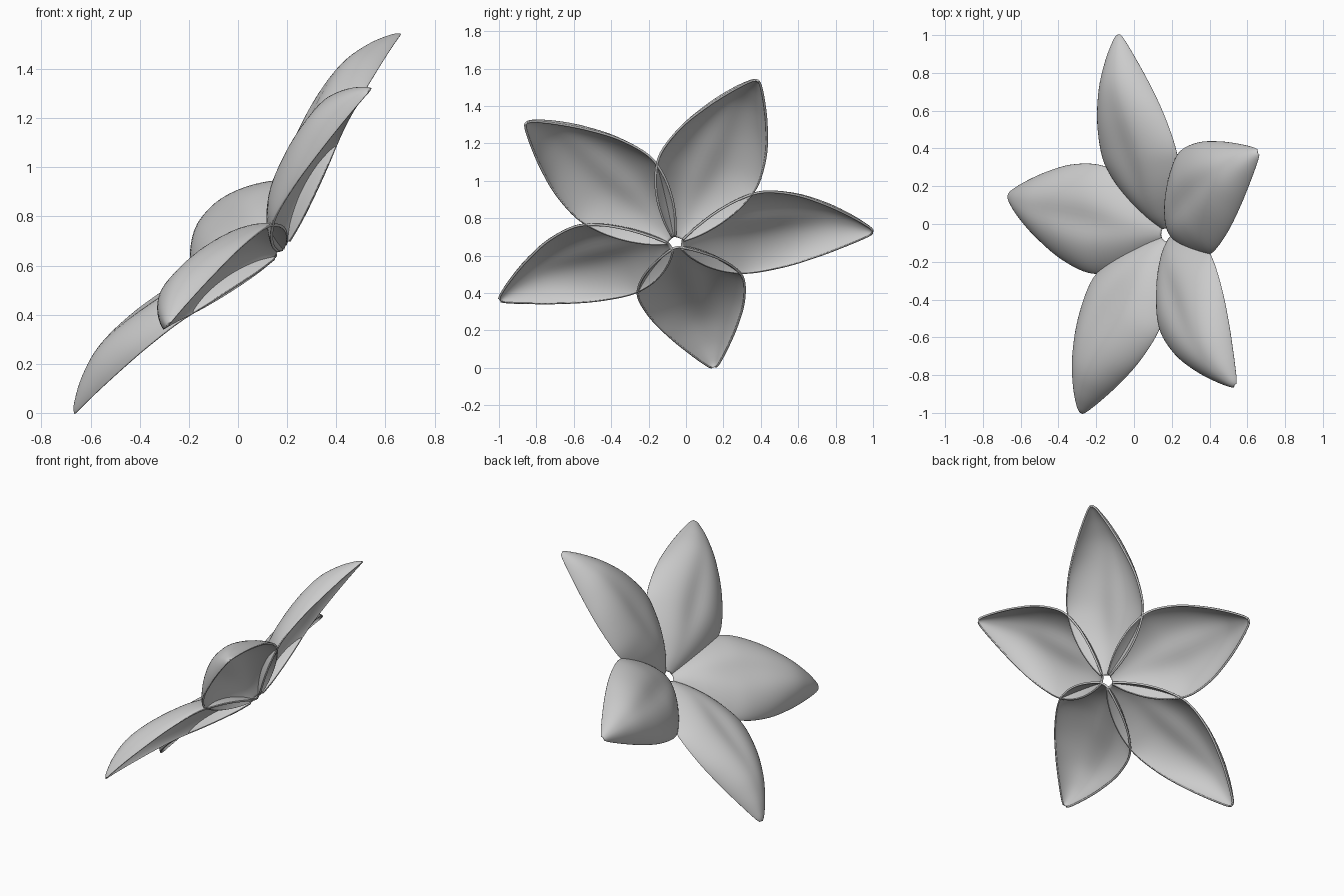
import bpy, bmesh, math
from mathutils import Vector, Matrix

if "Cube" in bpy.data.objects:
    bpy.data.objects.remove(bpy.data.objects["Cube"])

# Tilted flower frame: origin, axis, and direction of the first petal
ORIGIN = Vector((0.035, -0.064, 0.786))
AXIS = Vector((-0.755, -0.045, 0.655)).normalized()
FIRST = Vector((-0.116, 1.064, -0.06))
FIRST = (FIRST - AXIS * FIRST.dot(AXIS)).normalized()
SIDE = AXIS.cross(FIRST)

# Petal stations: distance out, half width, edge height, crown height
STATIONS = [
    (0.036, 0.036, -0.190, -0.176),
    (0.10, 0.110, -0.172, -0.110),
    (0.20, 0.195, -0.137, -0.040),
    (0.32, 0.260, -0.096, 0.018),
    (0.45, 0.287, -0.057, 0.062),
    (0.63, 0.252, -0.028, 0.100),
    (0.80, 0.180, -0.012, 0.107),
    (0.94, 0.103, -0.003, 0.074),
    (1.04, 0.038, 0.000, 0.028),
    (1.070, 0.010, 0.000, 0.004),
]


def sample(u):
    """Smooth interpolation through the stations, u in 0..1."""
    n = len(STATIONS) - 1
    i = min(int(u * n), n - 1)
    f = u * n - i
    p = [STATIONS[max(0, min(n, i + k))] for k in (-1, 0, 1, 2)]
    return [0.5 * (2 * b + (c - a) * f + (2 * a - 5 * b + 4 * c - d) * f * f
                   + (3 * b - a - 3 * c + d) * f ** 3)
            for a, b, c, d in zip(*p)]


def petal_mesh(rows=45, cols=32):
    bm = bmesh.new()
    grid = []
    for r in range(rows + 1):
        u = r / rows
        s, w, low, high = sample(u)
        groove = 0.15 * math.exp(-((u - 0.43) / 0.17) ** 2)
        fullness = 1.0 - 0.25 * min(1, u / 0.6)
        line = []
        for c in range(cols + 1):
            t = math.sin(math.pi * (c / cols - 0.5))
            # arched section with a shallow central groove
            arch = (1 - abs(t) ** 2.2) ** fullness
            arch -= groove * math.exp(-(t / 0.28) ** 2)
            line.append(bm.verts.new((s, w * t, low + (high - low) * arch)))
        grid.append(line)
    for r in range(rows):
        for c in range(cols):
            bm.faces.new((grid[r][c], grid[r + 1][c],
                          grid[r + 1][c + 1], grid[r][c + 1]))
    for f in bm.faces:
        f.smooth = True
    me = bpy.data.meshes.new("petal")
    bm.to_mesh(me)
    bm.free()
    return me


# Five identical petals around the tilted axis, given a thin body
mesh = petal_mesh()
frame = Matrix((FIRST, SIDE, AXIS)).transposed().to_4x4()
for k in range(5):
    ob = bpy.data.objects.new(f"petal_{k + 1}", mesh)
    bpy.context.collection.objects.link(ob)
    ob.matrix_world = (Matrix.Translation(ORIGIN) @ frame
                       @ Matrix.Rotation(math.radians(72 * k), 4, 'Z'))
    mod = ob.modifiers.new("thickness", 'SOLIDIFY')
    mod.thickness = 0.012
    mod.offset = 0
